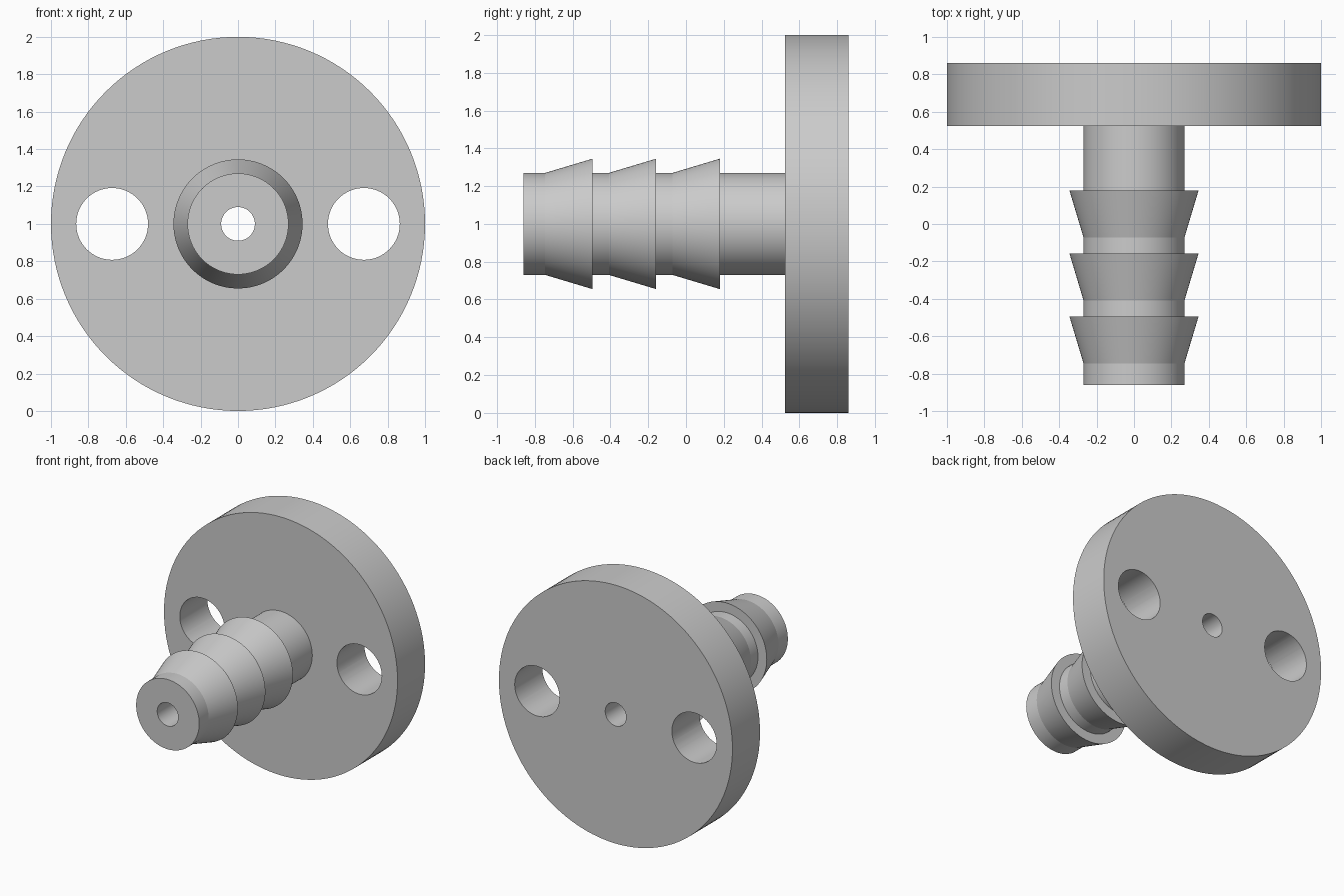
import bpy, bmesh, math
from mathutils import Matrix, Vector

if "Cube" in bpy.data.objects:
    bpy.data.objects.remove(bpy.data.objects["Cube"])

CZ = 1.0                      # height of the main axis
STEM_R, BARB_R, BORE_R = 0.27, 0.345, 0.09
FRONT, BACK, FLANGE_Y = -0.86, 0.86, 0.523


def lathe(name, profile, segs):
    """Revolve a closed (radius, y) profile around the y axis."""
    bm = bmesh.new()
    rings = []
    for i in range(segs):
        a = 2 * math.pi * i / segs
        rings.append([bm.verts.new((r * math.cos(a), y, CZ + r * math.sin(a)))
                      for r, y in profile])
    n = len(profile)
    for i in range(segs):
        p, q = rings[i], rings[(i + 1) % segs]
        for j in range(n):
            k = (j + 1) % n
            bm.faces.new((p[j], p[k], q[k], q[j]))
    bmesh.ops.recalc_face_normals(bm, faces=bm.faces)
    mesh = bpy.data.meshes.new(name)
    bm.to_mesh(mesh)
    bm.free()
    ob = bpy.data.objects.new(name, mesh)
    bpy.context.collection.objects.link(ob)
    return ob


# Flanged hose fitting: bore, three barbs, plain neck, round flange
profile = [(BORE_R, FRONT), (STEM_R, FRONT)]
for tip in (-0.495, -0.158, 0.179):
    profile += [(STEM_R, tip - 0.25), (BARB_R, tip), (STEM_R, tip)]
profile += [(STEM_R, FLANGE_Y), (1.0, FLANGE_Y), (1.0, BACK), (BORE_R, BACK)]
fitting = lathe("barbed_flange_fitting", profile, 128)

# Two bolt holes through the flange
bm = bmesh.new()
for side in (-1, 1):
    place = (Matrix.Translation(Vector((side * 0.673, 0.69, CZ)))
             @ Matrix.Rotation(math.pi / 2, 4, 'X'))
    bmesh.ops.create_cone(bm, cap_ends=True, segments=64, radius1=0.192,
                          radius2=0.192, depth=0.6, matrix=place)
mesh = bpy.data.meshes.new("bolt_hole_cutter")
bm.to_mesh(mesh)
bm.free()
cutter = bpy.data.objects.new("bolt_hole_cutter", mesh)
bpy.context.collection.objects.link(cutter)
cutter.hide_render = True

cut = fitting.modifiers.new("bolt_holes", 'BOOLEAN')
cut.operation = 'DIFFERENCE'
cut.solver = 'EXACT'
cut.object = cutter
bpy.context.view_layer.objects.active = fitting
fitting.select_set(True)
bpy.ops.object.modifier_apply(modifier=cut.name)
bpy.data.objects.remove(cutter)

# Smooth round walls, crisp creases
bpy.ops.object.shade_smooth_by_angle(angle=math.radians(10))
